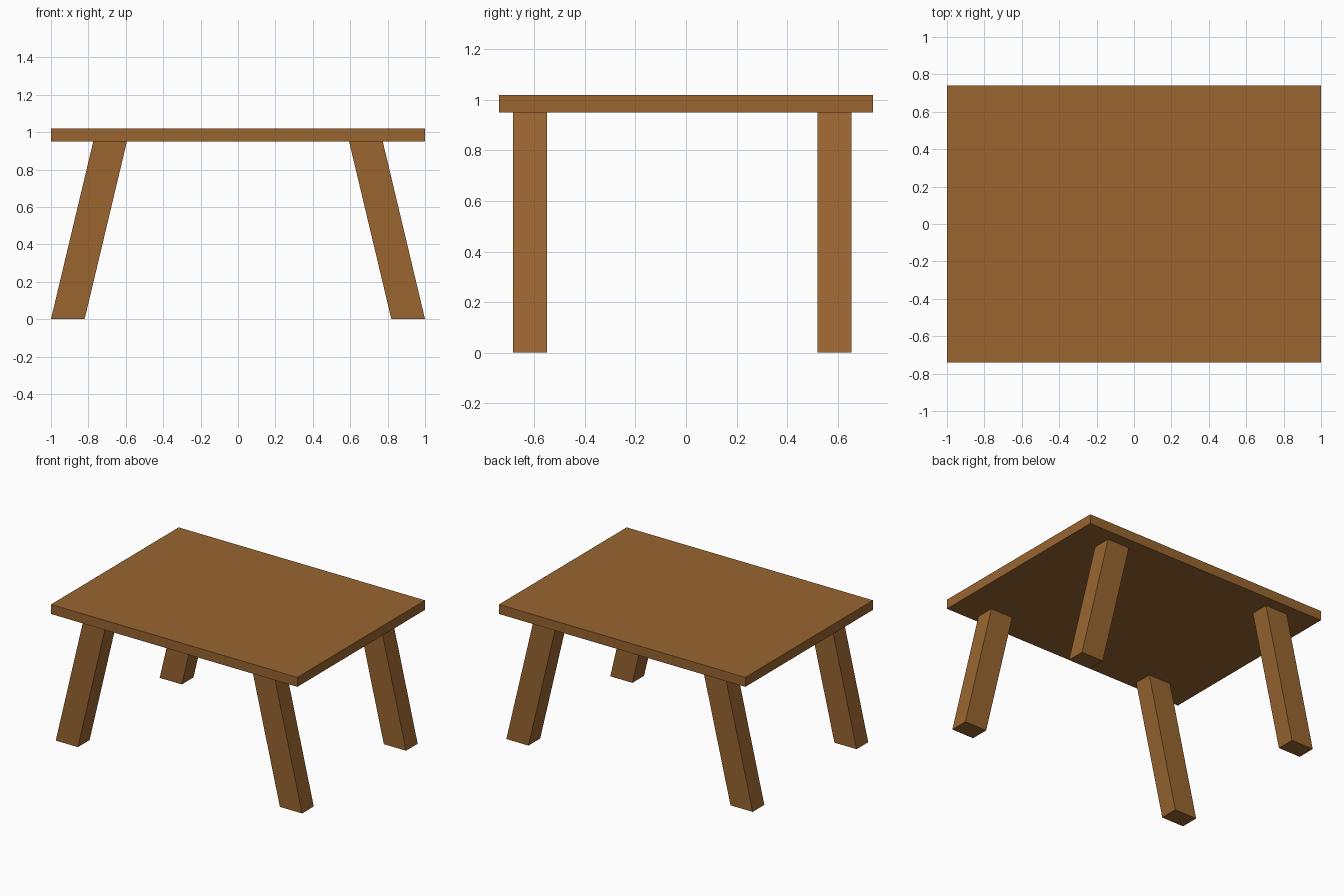
import bpy
import bmesh

cube = bpy.data.objects.get("Cube")
if cube:
    bpy.data.objects.remove(cube, do_unlink=True)

wood = bpy.data.materials.new("brown_wood")
wood.use_nodes = True
colour = (0.32, 0.13, 0.03, 1)
wood.diffuse_color = colour
wood.node_tree.nodes["Principled BSDF"].inputs["Base Color"].default_value = colour


def add_block(name, x, y, z, lean=0):
    """Box between x, y and z ranges; its top is shifted sideways by lean."""
    bm = bmesh.new()
    bmesh.ops.create_cube(bm, size=1)
    for v in bm.verts:
        top = v.co.z > 0
        v.co = (x[v.co.x > 0] + lean * top, y[v.co.y > 0], z[top])
    mesh = bpy.data.meshes.new(name)
    bm.to_mesh(mesh)
    bm.free()
    mesh.materials.append(wood)
    obj = bpy.data.objects.new(name, mesh)
    bpy.context.collection.objects.link(obj)


# Flat top board
BOARD_BOTTOM = 0.95
add_block("table_top", (-1, 1), (-0.74, 0.74), (BOARD_BOTTOM, 1.02))

# Four splayed legs, leaning inward towards the board
for end, y in (("front", (-0.685, -0.55)), ("back", (0.52, 0.655))):
    for side, x, lean in (("right", (-1, -0.82), 0.226), ("left", (0.82, 1), -0.226)):
        add_block(f"{end}_{side}_leg", x, y, (0, BOARD_BOTTOM), lean)
